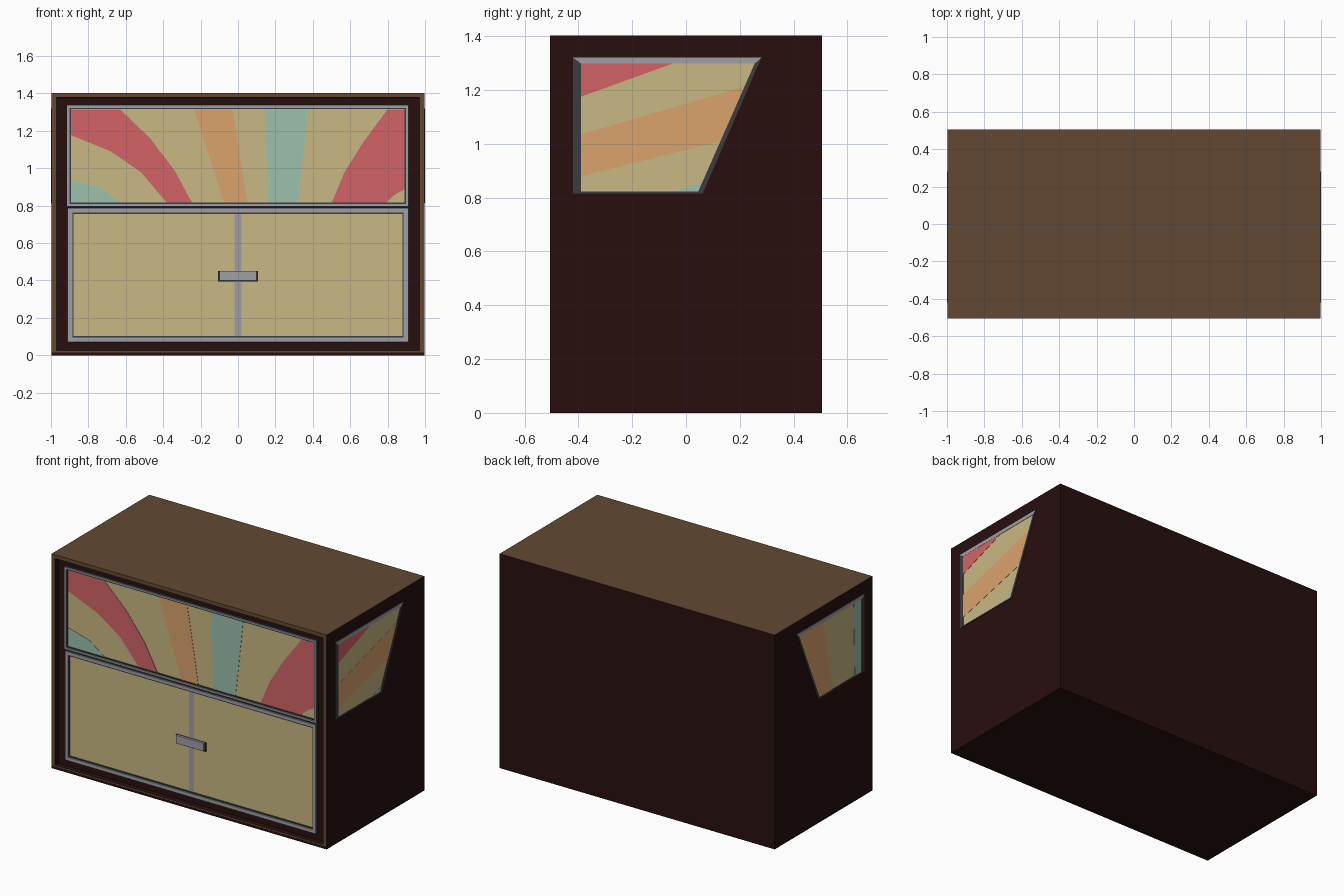
import bpy, bmesh

if "Cube" in bpy.data.objects:
    bpy.data.objects.remove(bpy.data.objects["Cube"])


def lin(c):
    c /= 255
    return c / 12.92 if c <= 0.04045 else ((c + 0.055) / 1.055) ** 2.4


def material(name, r, g, b):
    m = bpy.data.materials.new(name)
    m.diffuse_color = (lin(r), lin(g), lin(b), 1)
    m.use_nodes = True
    m.node_tree.nodes["Principled BSDF"].inputs["Base Color"].default_value = m.diffuse_color
    return m


BROWN = material("brown", 98, 73, 51)
DARK = material("dark_brown", 40, 15, 15)
CREAM = material("cream", 200, 185, 130)
RED = material("red", 211, 100, 102)
ORANGE = material("orange", 218, 164, 107)
TEAL = material("teal", 155, 193, 174)
GREY = material("grey", 158, 160, 166)
CHARCOAL = material("charcoal", 60, 60, 63)


def finish(name, bm, *mats):
    bmesh.ops.recalc_face_normals(bm, faces=bm.faces)
    me = bpy.data.meshes.new(name)
    bm.to_mesh(me)
    bm.free()
    for m in mats:
        me.materials.append(m)
    ob = bpy.data.objects.new(name, me)
    bpy.context.collection.objects.link(ob)
    return ob


def plate(name, polys, axis, d0, d1, mat):
    """Extrude flat polygons from depth d0 to d1; axis 'y' takes (x, z), axis 'x' takes (y, z)."""
    bm = bmesh.new()
    place = (lambda p, d: (p[0], d, p[1])) if axis == 'y' else (lambda p, d: (d, p[0], p[1]))
    for poly in polys:
        a = [bm.verts.new(place(p, d0)) for p in poly]
        b = [bm.verts.new(place(p, d1)) for p in poly]
        bm.faces.new(a)
        bm.faces.new(b[::-1])
        n = len(poly)
        for i in range(n):
            j = (i + 1) % n
            bm.faces.new((a[i], a[j], b[j], b[i]))
    return finish(name, bm, mat)


def rect(x0, x1, z0, z1):
    return [(x0, z0), (x1, z0), (x1, z1), (x0, z1)]


def ring(outer, inner):
    """Mitred bars between two matching loops."""
    n = len(outer)
    return [[outer[i], outer[(i + 1) % n], inner[(i + 1) % n], inner[i]] for i in range(n)]


# Cabinet body: brown top and front rim, recessed front
H, F, B, W = 1.403, -0.505, 0.505, 0.996
bm = bmesh.new()
bmesh.ops.create_cube(bm, size=1)
for v in bm.verts:
    v.co = (v.co.x * 2 * W, v.co.y * (B - F), (v.co.z + 0.5) * H)
bm.normal_update()
for f in bm.faces:
    f.material_index = 0 if f.normal.z > 0.5 else 1
front = [f for f in bm.faces if f.normal.y < -0.5]
rim = bmesh.ops.inset_individual(bm, faces=front, thickness=0.036)["faces"]
for f in rim:
    f.material_index = 0
bmesh.ops.inset_individual(bm, faces=front, thickness=0.002, depth=-0.03)
finish("cabinet_body", bm, BROWN, DARK)
plate("bottom_edge_strip", [rect(-W, W, 0, 0.015)], 'y', F - 0.001, F + 0.004, DARK)

# Front panels
FLOOR = -0.475
plate("upper_panel", [rect(-0.91, 0.90, 0.81, 1.325)], 'y', FLOOR, FLOOR - 0.005, CREAM)
plate("lower_door", [rect(-0.90, 0.90, 0.09, 0.765)], 'y', FLOOR, FLOOR - 0.005, CREAM)

# Painted rays on the upper panel
Z0, Z1 = 0.815, 1.315
rays = {
    "left_red_ray": (RED, [(-0.90, Z1), (-0.63, Z1), (-0.47, 1.16), (-0.34, 0.99), (-0.245, Z0),
                           (-0.38, Z0), (-0.52, 0.98), (-0.68, 1.09), (-0.90, 1.18)]),
    "left_teal_ray": (TEAL, [(-0.90, Z0), (-0.90, 0.94), (-0.74, 0.895), (-0.625, Z0)]),
    "orange_ray": (ORANGE, [(-0.235, Z1), (-0.03, Z1), (0.05, Z0), (-0.075, Z0)]),
    "teal_ray": (TEAL, [(0.145, Z1), (0.375, Z1), (0.32, Z0), (0.16, Z0)]),
    "right_red_ray": (RED, [(0.80, Z1), (0.895, Z1), (0.895, 0.89), (0.84, 0.86), (0.79, Z0),
                            (0.50, Z0), (0.57, 0.98), (0.67, 1.14)]),
}
for name, (mat, pts) in rays.items():
    plate(name, [pts], 'y', FLOOR - 0.004, FLOOR - 0.007, mat)

# Metal frames: charcoal backing with a narrower grey bar on it
for name, (x0, x1, z0, z1), w in (("upper_frame", (-0.918, 0.915, 0.792, 1.34), 0.024),
                                  ("lower_frame", (-0.913, 0.913, 0.068, 0.790), 0.034)):
    def inset(t):
        return rect(x0 + t, x1 - t, z0 + t, z1 - t)
    plate(name + "_backing", ring(inset(0), inset(w)), 'y', FLOOR, -0.486, CHARCOAL)
    plate(name + "_bar", ring(inset(0.005), inset(w - 0.007)), 'y', -0.485, -0.494, GREY)

# Door seam and handle
plate("door_seam", [rect(-0.018, 0.018, 0.10, 0.756)], 'y', FLOOR - 0.004, FLOOR - 0.007, GREY)
plate("handle_backing", [rect(-0.107, 0.107, 0.394, 0.452)], 'y', FLOOR, -0.490, CHARCOAL)
plate("handle", [rect(-0.10, 0.10, 0.40, 0.452)], 'y', -0.489, -0.50, GREY)

# Side windows with slanted rear edge
outer = [(-0.42, 0.815), (0.062, 0.815), (0.28, 1.32), (-0.42, 1.32)]
glass = [(-0.39, 0.822), (0.045, 0.822), (0.255, 1.298), (-0.39, 1.298)]
for side, s in (("right", 1), ("left", -1)):
    bars = ring(outer, glass)
    plate(side + "_window_frame", [bars[0], bars[1], bars[3]], 'x', s * (W - 0.002), s, CHARCOAL)
    plate(side + "_window_top_bar", [bars[2]], 'x', s * (W - 0.002), s, GREY)
    plate(side + "_window", [glass], 'x', s * (W - 0.002), s * (W + 0.0015), CREAM)
    if s > 0:
        stripes = (("red", RED, [(-0.39, 1.298), (-0.05, 1.298), (-0.39, 1.175)]),
                   ("orange", ORANGE, [(-0.39, 1.035), (0.217, 1.213), (0.130, 1.01), (-0.39, 0.88)]),
                   ("teal", TEAL, [(-0.05, 0.822), (0.045, 0.822), (0.061, 0.857)]))
    else:
        stripes = (("orange", ORANGE, [(0.255, 1.298), (0.01, 1.298), (-0.09, 0.822), (0.045, 0.822)]),
                   ("teal", TEAL, [(-0.39, 1.298), (-0.31, 1.298), (-0.32, 0.822), (-0.39, 0.822)]))
    for name, mat, pts in stripes:
        plate(f"{side}_window_{name}_stripe", [pts], 'x', s * W, s * (W + 0.003), mat)
